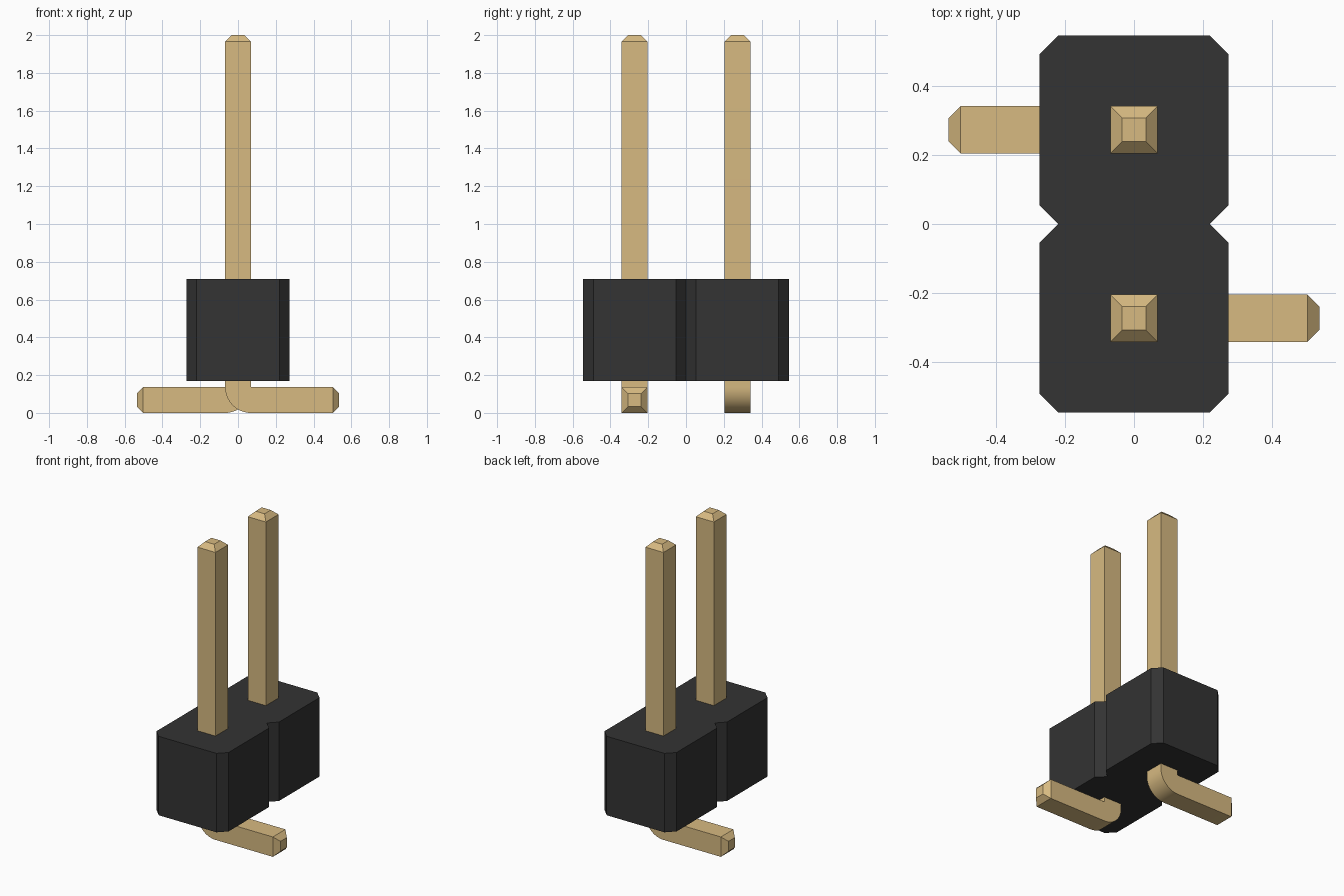
import bpy, bmesh, math
from mathutils import Vector

cube = bpy.data.objects.get("Cube")
if cube:
    bpy.data.objects.remove(cube, do_unlink=True)


def make_material(name, rgb):
    mat = bpy.data.materials.new(name)
    mat.use_nodes = True
    mat.diffuse_color = (*rgb, 1)
    mat.node_tree.nodes["Principled BSDF"].inputs["Base Color"].default_value = (*rgb, 1)
    return mat


BLACK = make_material("black plastic", (0.033, 0.033, 0.033))
GOLD = make_material("gold metal", (0.68, 0.49, 0.22))

PITCH = 0.545          # spacing of the pins
HALF = 0.068           # half the pin thickness
TAPER = 0.034          # length and inset of each pin tip
FOOT_END = 0.536
TOP = 2.0
BODY_BOTTOM, BODY_TOP = 0.17, 0.71


def extrude_face(bm, points, offset):
    """Make a face from points and sweep it by offset into a closed solid."""
    face = bm.faces.new([bm.verts.new(p) for p in points])
    geom = bmesh.ops.extrude_face_region(bm, geom=[face], use_keep_orig=True)["geom"]
    verts = [g for g in geom if isinstance(g, bmesh.types.BMVert)]
    bmesh.ops.translate(bm, verts=verts, vec=offset)
    bmesh.ops.recalc_face_normals(bm, faces=bm.faces)


def finish(name, bm, mat):
    bmesh.ops.recalc_face_normals(bm, faces=bm.faces)
    mesh = bpy.data.meshes.new(name)
    bm.to_mesh(mesh)
    bm.free()
    mesh.materials.append(mat)
    obj = bpy.data.objects.new(name, mesh)
    bpy.context.collection.objects.link(obj)
    return obj


def taper_end(bm, direction):
    """Pull the end face facing a direction out into a blunt pyramid tip."""
    d = Vector(direction)
    face = max(bm.faces, key=lambda f: f.calc_center_median().dot(d) + f.normal.dot(d))
    center = face.calc_center_median()
    tip = bmesh.ops.extrude_discrete_faces(bm, faces=[face])["faces"][0]
    for v in tip.verts:
        v.co = center + (v.co - center) * (1 - TAPER / HALF) + d * TAPER


# Housing: two octagonal cells joined at a notched waist
half_x, cut = PITCH / 2, 0.054
quarter = [(half_x - cut, 0), (half_x, cut), (half_x, PITCH - cut), (half_x - cut, PITCH)]
right = [(x, -y) for x, y in reversed(quarter)] + quarter[1:]
outline = right + [(-x, y) for x, y in reversed(right)]
bm = bmesh.new()
extrude_face(bm, [(x, y, BODY_BOTTOM) for x, y in outline],
             (0, 0, BODY_TOP - BODY_BOTTOM))
finish("housing", bm, BLACK)


# Bent pins: upright post, rounded outer heel and a flat foot to one side
def make_pin(name, y, side):
    width = 2 * HALF
    profile = [(HALF, width), (HALF, TOP - TAPER), (-HALF, TOP - TAPER)]
    for i in range(17):
        a = math.pi + math.pi / 2 * i / 16
        profile.append((HALF + width * math.cos(a), width + width * math.sin(a)))
    profile += [(FOOT_END - TAPER, 0), (FOOT_END - TAPER, width)]
    bm = bmesh.new()
    extrude_face(bm, [(side * x, y - HALF, z) for x, z in profile], (0, width, 0))
    taper_end(bm, (0, 0, 1))
    taper_end(bm, (side, 0, 0))
    pin = finish(name, bm, GOLD)
    bpy.ops.object.select_all(action='DESELECT')
    pin.select_set(True)
    bpy.context.view_layer.objects.active = pin
    bpy.ops.object.shade_smooth_by_angle(angle=math.radians(25))


make_pin("front_pin", -PITCH / 2, 1)
make_pin("back_pin", PITCH / 2, -1)
